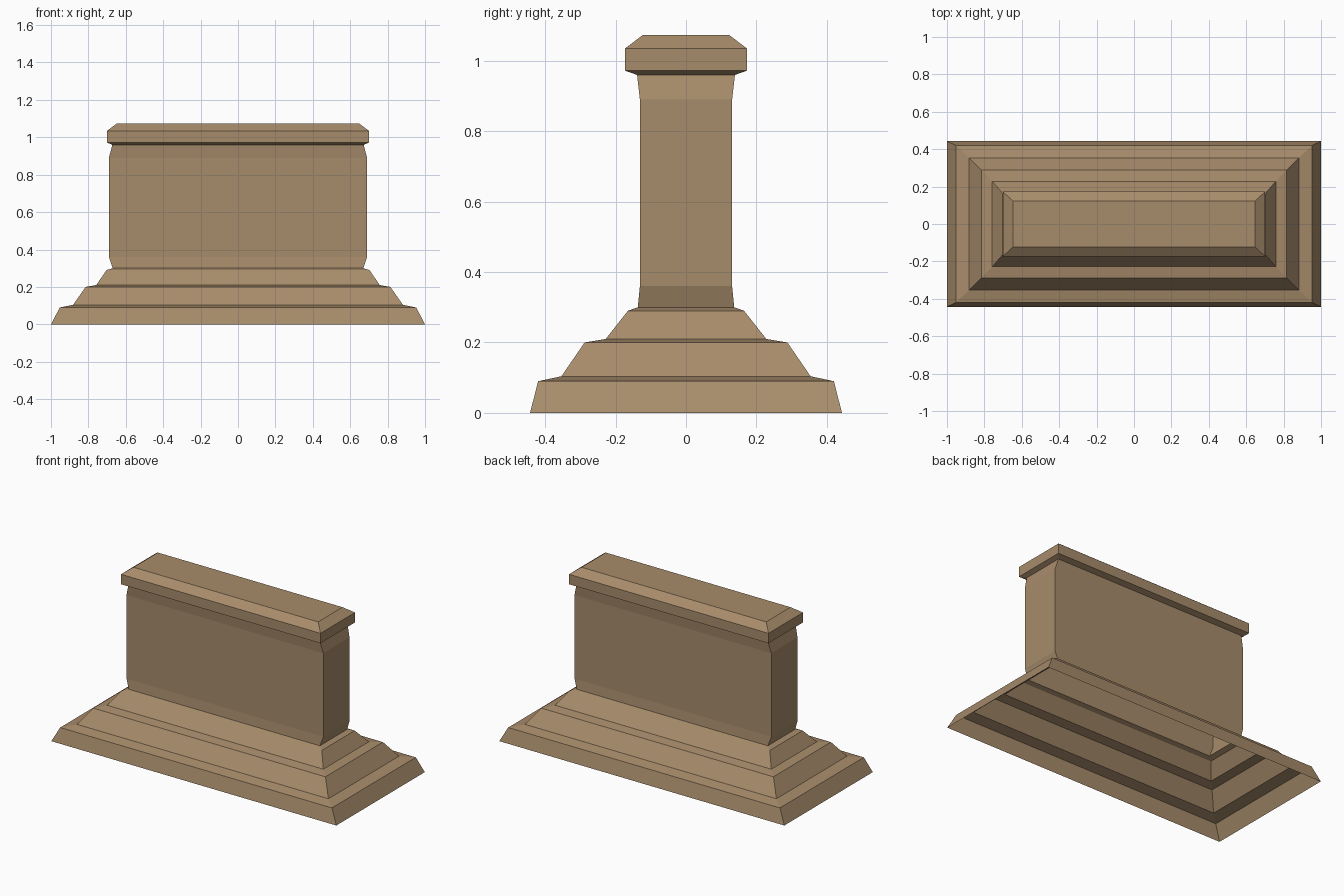
import bpy, bmesh

if "Cube" in bpy.data.objects:
    bpy.data.objects.remove(bpy.data.objects["Cube"])

# one flat stone colour
stone = bpy.data.materials.new("tan_stone")
stone.diffuse_color = (0.39, 0.262, 0.147, 1)
stone.use_nodes = True
stone.node_tree.nodes["Principled BSDF"].inputs["Base Color"].default_value = stone.diffuse_color


def loft(name, rings, close_top=False):
    """Stack of rectangular rings (half x, half y, z), open underneath."""
    bm = bmesh.new()
    prev = None
    for hx, hy, z in rings:
        cur = [bm.verts.new((sx * hx, sy * hy, z))
               for sx, sy in ((-1, -1), (1, -1), (1, 1), (-1, 1))]
        if prev:
            for i in range(4):
                j = (i + 1) % 4
                bm.faces.new((prev[i], prev[j], cur[j], cur[i]))
        prev = cur
    if close_top:
        bm.faces.new(prev)
    me = bpy.data.meshes.new(name)
    bm.to_mesh(me)
    bm.free()
    me.materials.append(stone)
    ob = bpy.data.objects.new(name, me)
    bpy.context.collection.objects.link(ob)
    return ob


neck_low = (0.67, 0.137, 0.30)
neck_high = (0.672, 0.139, 0.96)

# hollow stepped plinth with three sloped tiers
loft("stepped_base", [
    (1.0, 0.443, 0.0), (0.953, 0.42, 0.09),
    (0.882, 0.354, 0.104), (0.815, 0.288, 0.20),
    (0.758, 0.228, 0.21), (0.703, 0.165, 0.29), neck_low])

# upright slab with slightly pinched ends
loft("slab", [neck_low, (0.69, 0.131, 0.36), (0.69, 0.131, 0.89), neck_high])

# overhanging cap with bevelled top
loft("cap", [neck_high, (0.70, 0.173, 0.972), (0.70, 0.173, 1.035),
             (0.648, 0.122, 1.074)], close_top=True)
